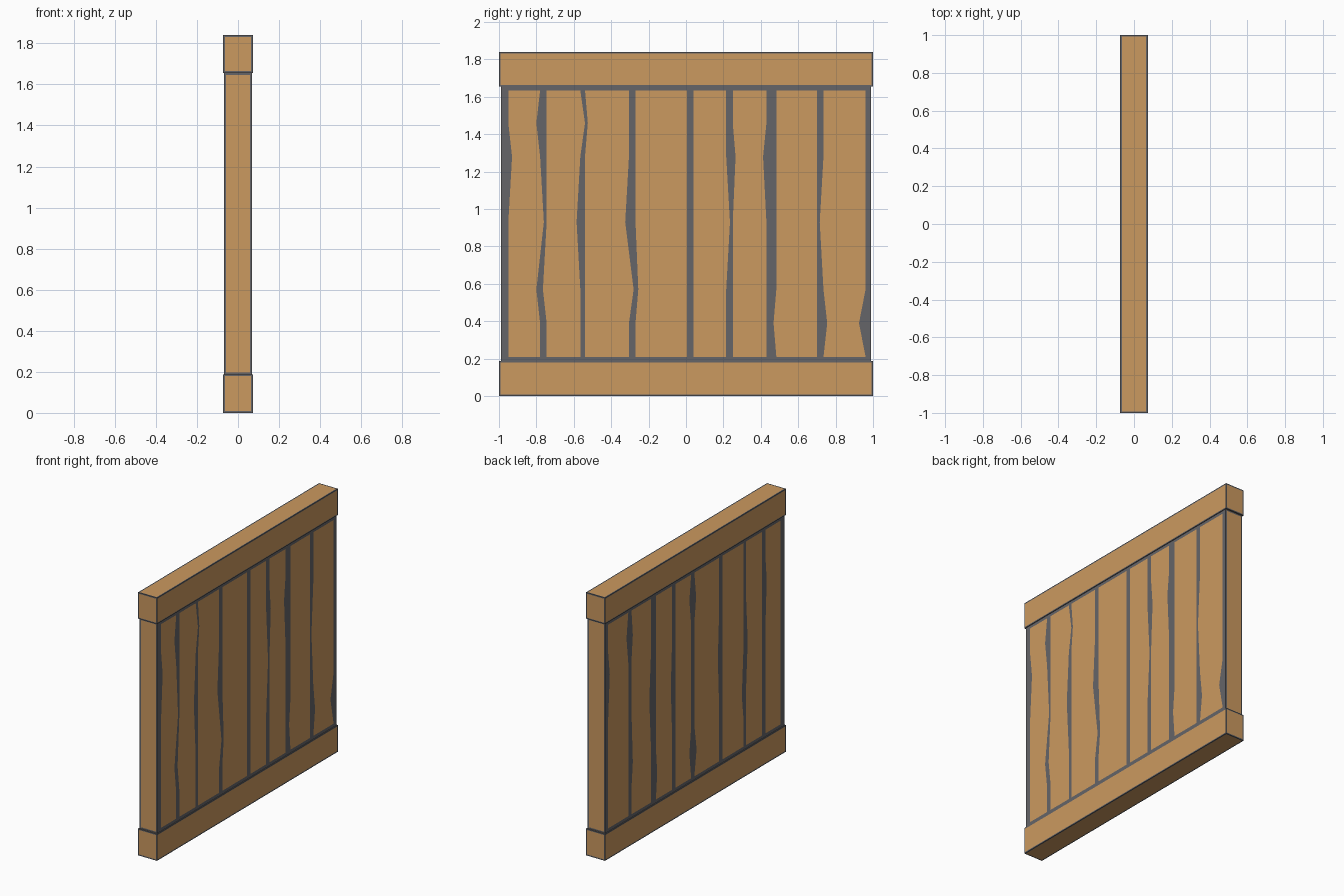
import bpy, bmesh

if "Cube" in bpy.data.objects:
    bpy.data.objects.remove(bpy.data.objects["Cube"])

def material(name, color):
    m = bpy.data.materials.new(name)
    m.diffuse_color = (*color, 1)
    m.use_nodes = True
    m.node_tree.nodes["Principled BSDF"].inputs["Base Color"].default_value = m.diffuse_color
    return m

MATS = [material("grey_frame", (0.13, 0.13, 0.14)), material("wood", (0.6, 0.32, 0.115))]

def finish(bm, name):
    me = bpy.data.meshes.new(name)
    bm.to_mesh(me)
    bm.free()
    for m in MATS:
        me.materials.append(m)
    ob = bpy.data.objects.new(name, me)
    bpy.context.collection.objects.link(ob)

def inset_wood(bm, faces, width):
    # wood centre, grey border
    for f in faces:
        f.material_index = 1
    for f in bmesh.ops.inset_individual(bm, faces=faces, thickness=width)["faces"]:
        f.material_index = 0

# Top and bottom rails
def rail(name, z0, z1):
    bm = bmesh.new()
    bmesh.ops.create_cube(bm, size=1)
    for v in bm.verts:
        v.co = (v.co.x * 0.146, v.co.y * 2, z0 + (v.co.z + 0.5) * (z1 - z0))
    inset_wood(bm, bm.faces[:], 0.012)
    finish(bm, name)

Z0, Z1 = 0.187, 1.656
rail("bottom_rail", 0, Z0)
rail("top_rail", Z1, 1.84)

# Plank panel: flat strips, alternately grey gap and wood plank
LEVELS = [Z0, 0.21, 0.39, 0.57, 0.93, 1.28, 1.46, 1.635, Z1]
EDGES = [-0.99, -0.95, -0.78, -0.745, -0.565, -0.54, -0.305, -0.27, 0.005,
         0.04, 0.215, 0.25, 0.43, 0.483, 0.70, 0.735, 0.96, 0.99]
# shifts of plank edges: {edge: {level: offset}}
FRONT = {1: {5: .02}, 2: {6: -.02, 4: .02, 3: -.02}, 3: {3: -.02},
         4: {6: .025, 4: -.02}, 5: {6: .015}, 6: {4: -.02, 3: .025},
         7: {3: .015}, 10: {4: .02}, 11: {5: .015}, 12: {5: -.018},
         13: {2: -.015}, 15: {4: -.02, 2: .02}, 16: {2: -.035}}
BACK = {16: {5: -.02}, 15: {6: .02}, 14: {6: -.015, 3: -.015},
        13: {4: .02}, 12: {2: -.015}, 11: {4: .015}, 9: {6: .02, 2: .02},
        8: {6: -.02, 2: -.025}, 7: {4: .015}, 5: {3: .02}, 4: {4: -.02},
        2: {5: -.015}}
HALF = 0.068

bm = bmesh.new()
ends = []
for side, shifts in ((1, FRONT), (-1, BACK)):
    cols = [[bm.verts.new((side * HALF, y + shifts.get(i, {}).get(k, 0), z))
             for k, z in enumerate(LEVELS)] for i, y in enumerate(EDGES)]
    for i in range(len(cols) - 1):
        for k in range(len(LEVELS) - 1):
            q = [cols[i][k], cols[i + 1][k], cols[i + 1][k + 1], cols[i][k + 1]]
            f = bm.faces.new(q if side > 0 else q[::-1])
            f.material_index = int(i % 2 == 1 and 0 < k < len(LEVELS) - 2)

# Panel ends
for s in (-1, 1):
    q = [bm.verts.new((a * HALF, s * 0.99, z)) for a, z in
         ((-1, Z0), (1, Z0), (1, Z1), (-1, Z1))]
    ends.append(bm.faces.new(q if s < 0 else q[::-1]))
bm.normal_update()
inset_wood(bm, ends, 0.014)
bmesh.ops.remove_doubles(bm, verts=bm.verts[:], dist=1e-5)
finish(bm, "plank_panel")
